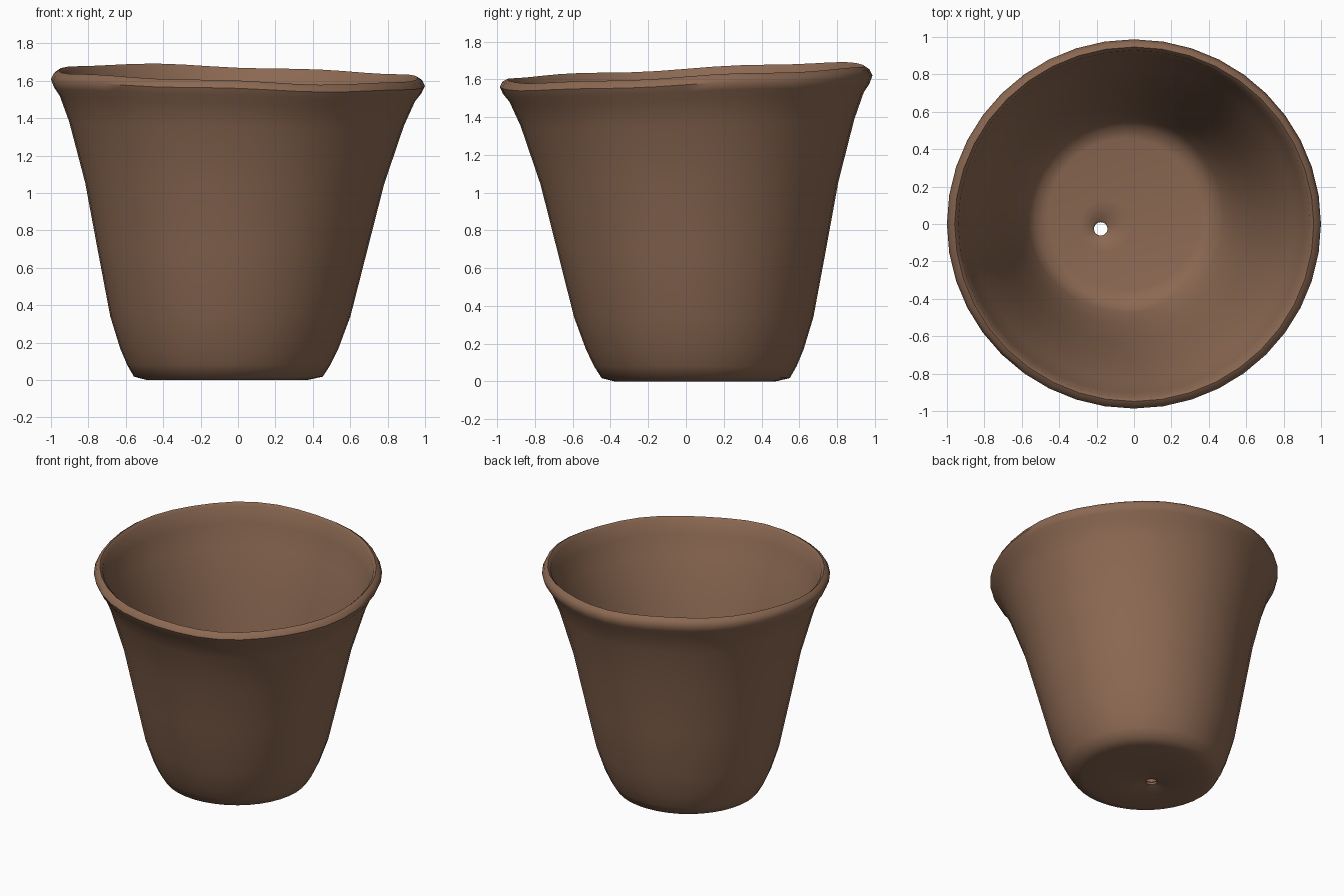
import bpy, bmesh, math

if "Cube" in bpy.data.objects:
    bpy.data.objects.remove(bpy.data.objects["Cube"])

N = 40   # sides per ring
H = 1.6  # height at which the pot is centred

# (z, radius) of the outer wall, bottom to top
wall = [(0.018, 0.505), (0.08, 0.543), (0.17, 0.584), (0.34, 0.642), (0.7, 0.722),
        (1.05, 0.799), (1.37, 0.895), (1.505, 0.95)]
# rolled rim, outside to inside
rim = [(1.55, 0.983), (1.59, 1.0), (1.62, 0.985), (1.635, 0.96), (1.615, 0.94)]
# inner wall follows the outer one, top to bottom
inner = [(z, r - 0.03 - 0.03 * (1 - z / H)) for z, r in reversed(wall[2:])]
floor = [(0.09, 0.477), (0.075, 0.41)]
# drain hole and the dimple below it: (z, radius, shift from axis to hole)
drain = [(0.07, 0.14, 0.8), (0.062, 0.046, 1), (0.05, 0.036, 1),
         (0.035, 0.039, 1), (0.012, 0.13, 0.9), (0.0, 0.43, 0.05)]
HOLE = (-0.178, -0.026)


def axis(z):
    """The pot leans: its base sits off centre"""
    k = 0.052 * (1 - z / H)
    return -k, k


def add_ring(bm, z, r, shift=0):
    cx, cy = axis(z)
    cx += (HOLE[0] - cx) * shift
    cy += (HOLE[1] - cy) * shift
    tilt = max(0, z / H) ** 4 if z > 0.5 else 0
    ring = []
    for i in range(N):
        a = 2 * math.pi * i / N
        c, s = math.cos(a), math.sin(a)
        uneven = 0.005 * math.sin(3 * a + 1) + 0.004 * math.sin(7 * a)
        dz = tilt * (-0.023 * c + 0.038 * s + uneven)
        ring.append(bm.verts.new((cx + r * c, cy + 0.987 * r * s, z + dz)))
    return ring


# Closed loft: outside, rim, inside, floor, hole, underside
bm = bmesh.new()
loops = [add_ring(bm, *p) for p in wall + rim + inner + floor + drain]
for k, lo in enumerate(loops):
    hi = loops[(k + 1) % len(loops)]
    for i in range(N):
        j = (i + 1) % N
        bm.faces.new((lo[i], lo[j], hi[j], hi[i]))
bmesh.ops.recalc_face_normals(bm, faces=bm.faces)

mesh = bpy.data.meshes.new("flower_pot")
bm.to_mesh(mesh)
bm.free()
pot = bpy.data.objects.new("flower_pot", mesh)
bpy.context.collection.objects.link(pot)

# Clay colour
clay = bpy.data.materials.new("brown clay")
clay.diffuse_color = (0.26, 0.14, 0.085, 1)
clay.use_nodes = True
clay.node_tree.nodes["Principled BSDF"].inputs["Base Color"].default_value = clay.diffuse_color
mesh.materials.append(clay)

# Smooth shading with a crisp base edge
bpy.context.view_layer.objects.active = pot
pot.select_set(True)
bpy.ops.object.shade_smooth_by_angle(angle=math.radians(50))
